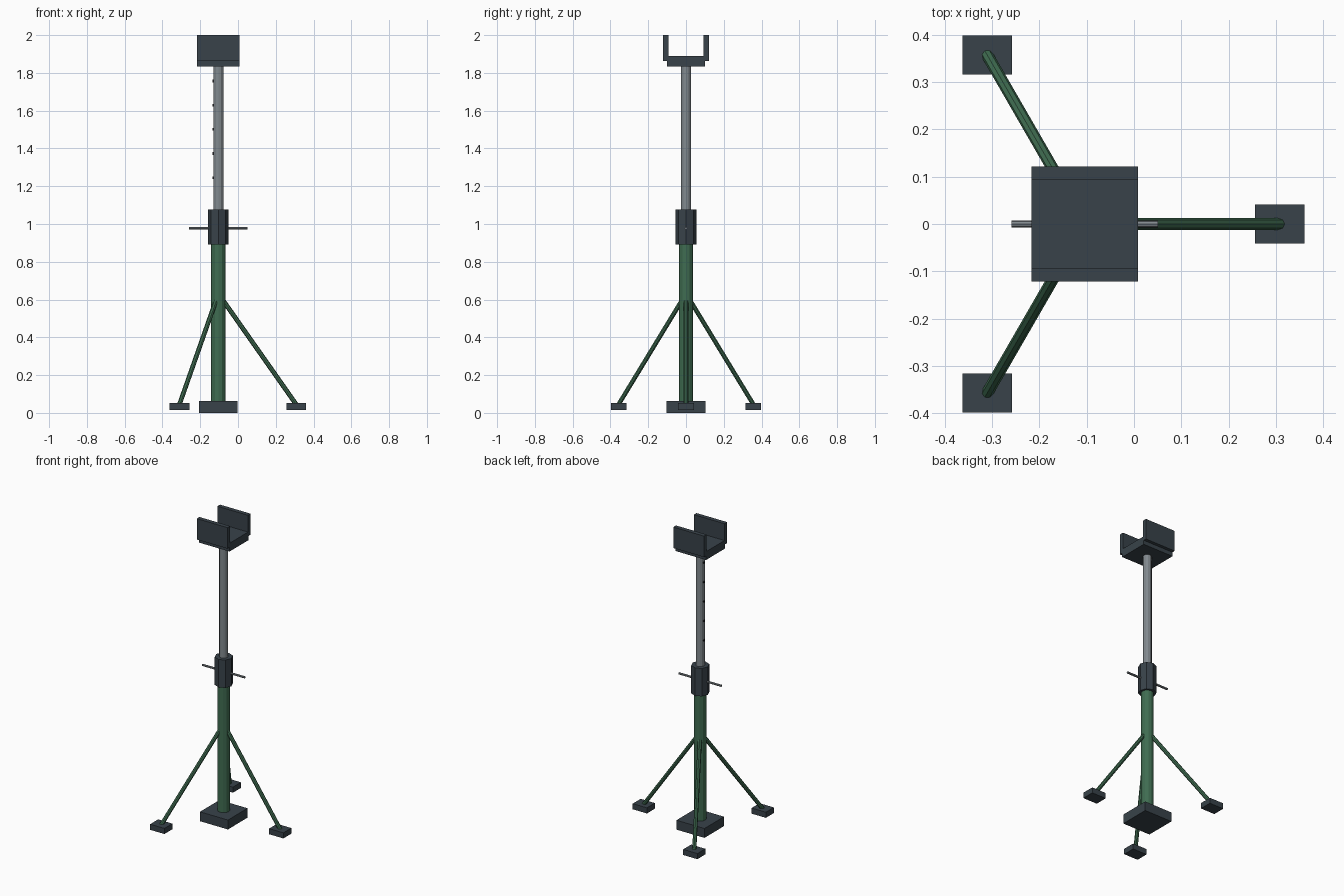
import bpy, math
from mathutils import Vector

cube = bpy.data.objects.get("Cube")
if cube:
    bpy.data.objects.remove(cube, do_unlink=True)


def material(name, color):
    m = bpy.data.materials.new(name)
    m.use_nodes = True
    m.diffuse_color = (*color, 1)
    m.node_tree.nodes["Principled BSDF"].inputs["Base Color"].default_value = (*color, 1)
    return m


SLATE = material("dark_slate", (0.04, 0.055, 0.068))
GREEN = material("green_paint", (0.05, 0.15, 0.082))
STEEL = material("steel", (0.22, 0.25, 0.27))
BLACK = material("hole_black", (0.01, 0.01, 0.012))

AXIS = -0.104  # x of the post


def box(name, center, size, mat):
    bpy.ops.mesh.primitive_cube_add(size=1, location=center)
    ob = bpy.context.object
    ob.name = name
    ob.scale = size
    bpy.ops.object.transform_apply(location=False, rotation=False, scale=True)
    ob.data.materials.append(mat)
    return ob


def rod(name, start, end, radius, sides, mat, smooth=False):
    a, b = Vector(start), Vector(end)
    d = b - a
    bpy.ops.mesh.primitive_cylinder_add(vertices=sides, radius=radius,
                                        depth=d.length, location=(a + b) / 2)
    ob = bpy.context.object
    ob.name = name
    ob.rotation_euler = d.to_track_quat("Z", "Y").to_euler()
    ob.data.materials.append(mat)
    if smooth:
        bpy.ops.object.shade_smooth_by_angle(angle=math.radians(40))
    return ob


# Base and telescoping post
box("base_plate", (AXIS, 0, 0.031), (0.204, 0.204, 0.062), SLATE)
rod("outer_post", (AXIS, 0, 0.05), (AXIS, 0, 0.92), 0.038, 12, GREEN)
rod("locking_collar", (AXIS, 0, 0.892), (AXIS, 0, 1.076), 0.055, 8, SLATE)
rod("inner_post", (AXIS, 0, 0.9), (AXIS, 0, 1.84), 0.027, 12, STEEL)
rod("locking_pin", (AXIS - 0.155, 0, 0.978), (AXIS + 0.155, 0, 0.978), 0.007, 8, STEEL)

# Adjustment holes along one side of the inner post
for i in range(5):
    z = 1.245 + i * 0.128
    rod(f"adjustment_hole_{i + 1}", (AXIS - 0.031, 0, z), (AXIS - 0.022, 0, z),
        0.007, 8, BLACK)

# Three braces with foot pads
for i, name in enumerate(("left", "back_right", "front_right")):
    turn = i * math.tau / 3
    c, s = math.cos(turn), math.sin(turn)
    rod(f"{name}_brace", (AXIS + 0.022 * c, 0.022 * s, 0.6),
        (AXIS + 0.412 * c, 0.412 * s, 0.045), 0.0125, 8, GREEN)
    box(f"{name}_foot", (AXIS + 0.412 * c, 0.412 * s, 0.033),
        (0.104, 0.083, 0.037), SLATE)

# U-shaped cradle
box("cradle_floor", (AXIS, 0, 1.862), (0.224, 0.2, 0.055), SLATE)
for side, name in ((-1, "front"), (1, "back")):
    box(f"cradle_{name}_wall", (AXIS, side * 0.107, 1.931),
        (0.224, 0.028, 0.138), SLATE)
